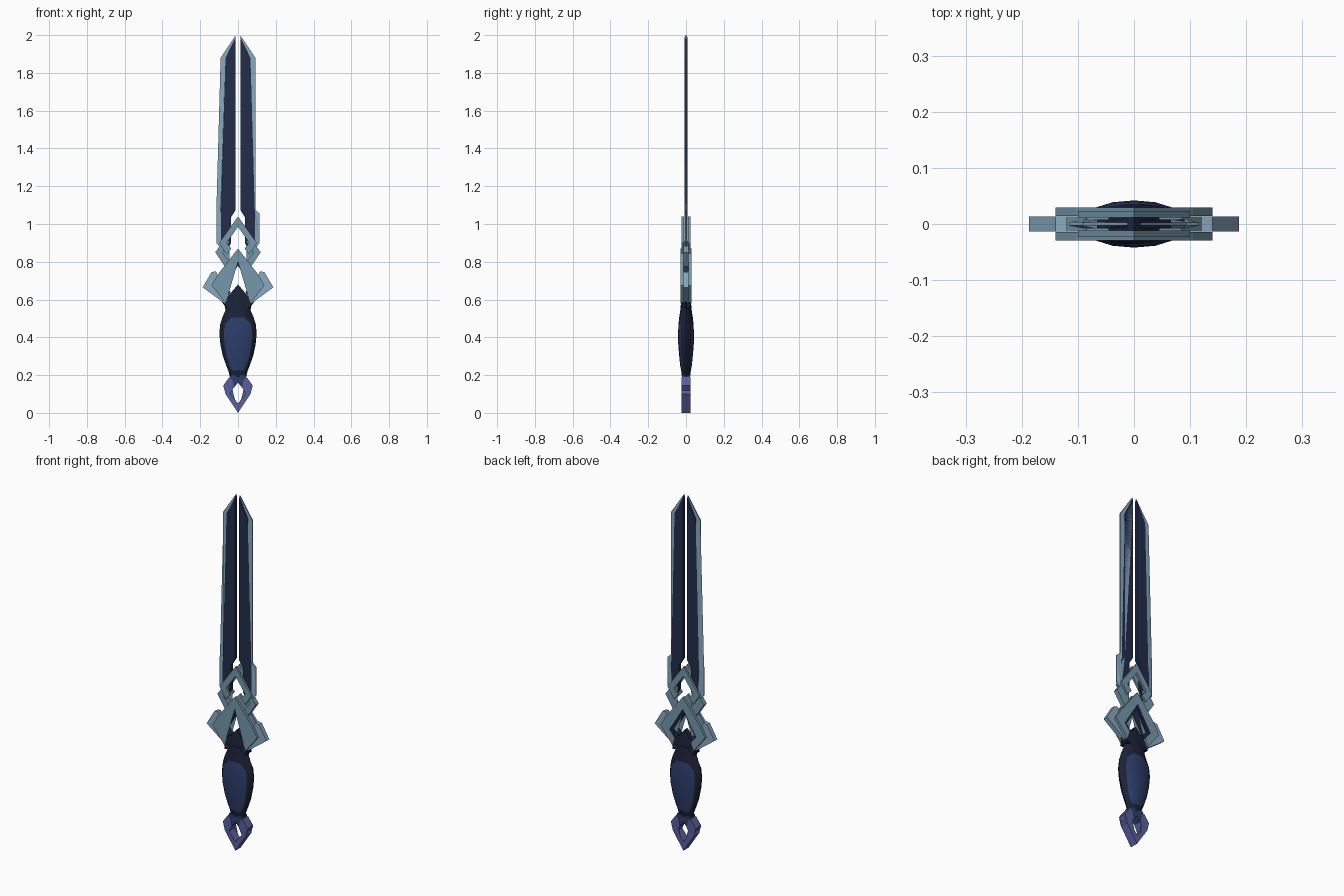
import bpy, bmesh, math

cube = bpy.data.objects.get("Cube")
if cube:
    bpy.data.objects.remove(cube, do_unlink=True)


def material(name, rgb):
    m = bpy.data.materials.new(name)
    m.use_nodes = True
    m.diffuse_color = (*rgb, 1)
    m.node_tree.nodes["Principled BSDF"].inputs["Base Color"].default_value = (*rgb, 1)
    return m


STEEL = material("pale steel blue", (0.25, 0.40, 0.53))
GUARD = material("muted steel blue", (0.18, 0.31, 0.41))
NAVY = material("dark navy", (0.016, 0.026, 0.065))
GRIP = material("grip black blue", (0.011, 0.015, 0.037))
PANEL = material("royal blue", (0.026, 0.048, 0.15))
VIOLET = material("dusty violet", (0.10, 0.115, 0.34))


def finish(name, bm, mats):
    bmesh.ops.recalc_face_normals(bm, faces=bm.faces)
    mesh = bpy.data.meshes.new(name)
    bm.to_mesh(mesh)
    bm.free()
    for m in mats:
        mesh.materials.append(m)
    obj = bpy.data.objects.new(name, mesh)
    bpy.context.collection.objects.link(obj)
    return obj


def prism(name, outline, depth, mats, layers=((-1, 1),), rule=None):
    """Extrude an x-z outline along y on both sides of x = 0.
    depth is one half thickness or one per point; layers are y spans in units of it."""
    depths = depth if isinstance(depth, list) else [depth] * len(outline)
    bm = bmesh.new()
    for side in (1, -1):
        for lo, hi in layers:
            near = [bm.verts.new((side * x, lo * d, z)) for (x, z), d in zip(outline, depths)]
            far = [bm.verts.new((side * x, hi * d, z)) for (x, z), d in zip(outline, depths)]
            n = len(outline)
            caps = [bm.faces.new(near), bm.faces.new(far[::-1])]
            for i in range(n):
                j = (i + 1) % n
                # Leave out walls that would lie on the centre plane
                if outline[i][0] == 0 and outline[j][0] == 0:
                    continue
                wall = bm.faces.new((near[i], far[i], far[j], near[j]))
                if rule and rule(i):
                    wall.material_index = 1
            bmesh.ops.triangulate(bm, faces=caps)
    bmesh.ops.remove_doubles(bm, verts=bm.verts, dist=1e-5)
    return finish(name, bm, mats)


# Twin blades: dark core with a pale sharpened edge
core = [(0.012, 1.99), (0.066, 1.88), (0.066, 1.06), (0.09, 1.03), (0.09, 0.9),
        (0.06, 0.85), (0.037, 0.9), (0.037, 1.035), (0.012, 1.075)]
prism("blade_core", core, 0.008, [NAVY])
edge = [(0.012, 2.0), (0.092, 1.88), (0.092, 1.075), (0.115, 1.055), (0.115, 0.9),
        (0.09, 0.87), (0.09, 1.03), (0.066, 1.06), (0.066, 1.88), (0.012, 1.97)]
prism("blade_edge", edge, [0.003] * 5 + [0.008] * 5, [STEEL])

# Upper guard: paired diamond plates and the hooks between them
PAIR = ((-1, -0.5), (0.5, 1))
upper = [(0, 1.04), (0.1, 0.9), (0.06, 0.84), (0.035, 0.87), (0.06, 0.9), (0, 0.985)]
prism("upper_guard_diamond", upper, 0.023, [GUARD], PAIR)
upper_hook = [(0.045, 0.91), (0.085, 0.9), (0.12, 0.85), (0.07, 0.775),
              (0.045, 0.8), (0.082, 0.848)]
prism("upper_guard_hook", upper_hook, 0.013, [GUARD])

# Lower guard: larger diamond plates with dark inner walls, and wing hooks
lower = [(0, 0.87), (0.105, 0.735), (0.14, 0.675), (0.065, 0.58),
         (0.05, 0.625), (0.082, 0.665), (0, 0.8)]
prism("lower_guard_diamond", lower, 0.029, [GUARD, NAVY], PAIR, lambda i: i >= 4)
wing = [(0.09, 0.7), (0.118, 0.75), (0.14, 0.745), (0.187, 0.665),
        (0.07, 0.578), (0.055, 0.62), (0.09, 0.66)]
prism("guard_wing", wing, 0.013, [STEEL])
lip = [(0, 0.805), (0.082, 0.67), (0.05, 0.625), (0.038, 0.64), (0.065, 0.67), (0, 0.78)]
prism("guard_inner_lip", lip, 0.02, [NAVY])

# Spike rising from the grip into the guard
prism("grip_spike", [(0, 0.68), (0.068, 0.6), (0.068, 0.56), (0, 0.56)],
      [0.012, 0.018, 0.026, 0.026], [GRIP])

# Grip: lofted oval rings with a raised-colour panel on front and back
# Each row: height, half width, half depth, panel share of the width
rows = [(0.18, 0.04, 0.02, 0.6), (0.225, 0.052, 0.026, 0.6), (0.245, 0.06, 0.03, 0.74),
        (0.3, 0.08, 0.036, 0.76), (0.36, 0.093, 0.041, 0.76), (0.42, 0.099, 0.042, 0.76),
        (0.47, 0.094, 0.04, 0.72), (0.505, 0.083, 0.036, 0.4), (0.545, 0.066, 0.03, 0.5),
        (0.57, 0.072, 0.028, 0.5), (0.59, 0.088, 0.025, 0.5)]
bm = bmesh.new()
rings = []
for z, w, d, share in rows:
    xs = [-1, -(1 + share) / 2, -share, -share / 2, 0, share / 2, share, (1 + share) / 2, 1]
    loop = [(x, -1) for x in xs] + [(x, 1) for x in xs[-2:0:-1]]
    rings.append([bm.verts.new((x * w, s * d * math.sqrt(1 - x * x), z)) for x, s in loop])
count = len(rings[0])
for r in range(len(rings) - 1):
    for i in range(count):
        j = (i + 1) % count
        face = bm.faces.new((rings[r][i], rings[r][j], rings[r + 1][j], rings[r + 1][i]))
        face.smooth = True
        if 1 <= r <= 6 and i % 8 in (2, 3, 4, 5):
            face.material_index = 1
bm.faces.new(rings[0])
bm.faces.new(rings[-1])
grip = finish("grip", bm, [GRIP, PANEL])
bpy.context.view_layer.objects.active = grip
grip.select_set(True)
bpy.ops.object.shade_smooth_by_angle(angle=math.radians(40))
grip.select_set(False)

# Pommel: notched diamond ring with a blue collar under the grip
pommel = [(0, 0), (0.066, 0.1), (0.058, 0.118), (0.078, 0.145), (0.045, 0.19),
          (0.03, 0.175), (0.022, 0.135), (0.04, 0.1), (0, 0.05)]
prism("pommel", pommel, 0.024, [VIOLET])
collar = [(0, 0.2), (0.04, 0.2), (0.044, 0.185), (0.022, 0.133), (0, 0.16)]
prism("pommel_collar", collar, 0.021, [PANEL])
